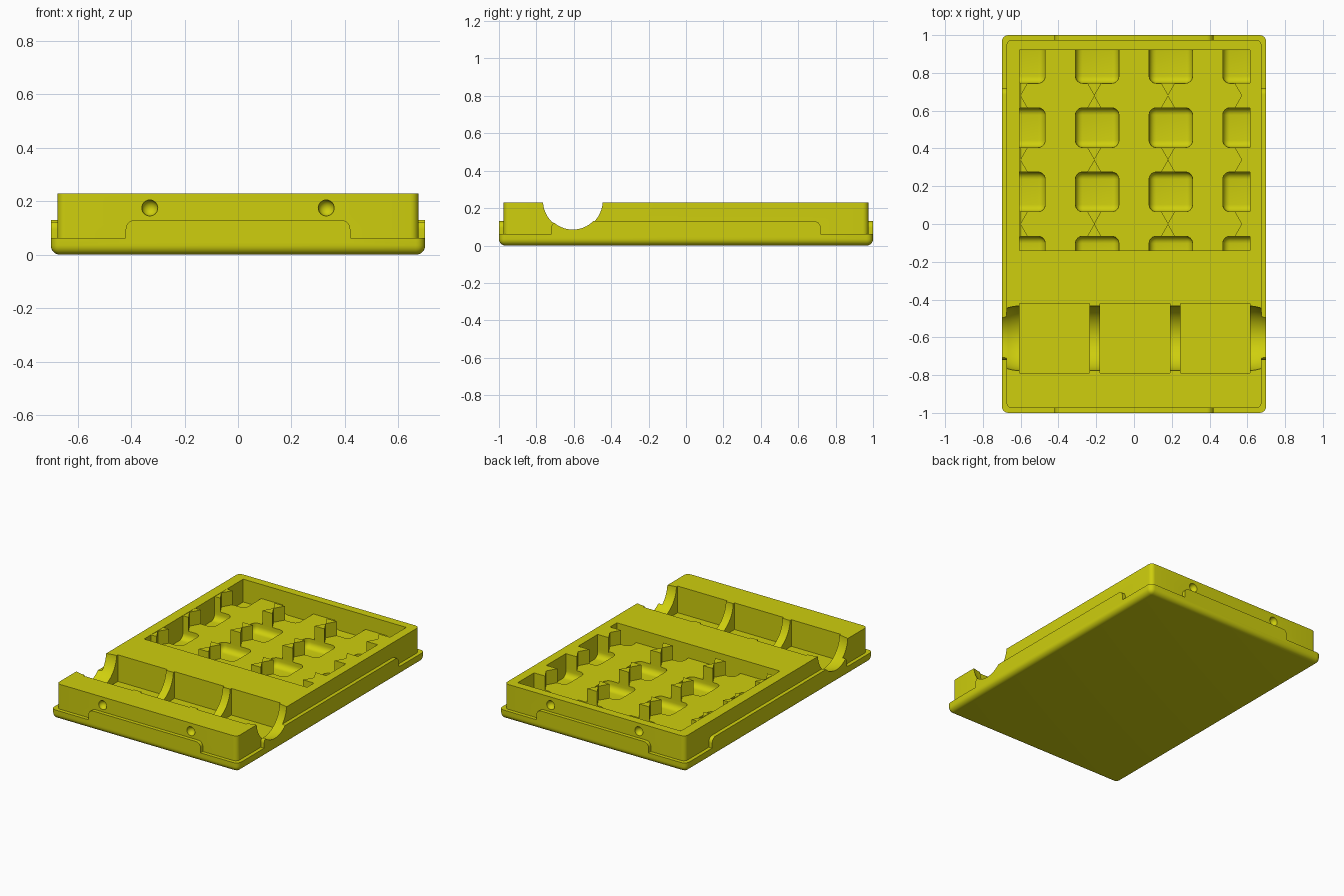
import bpy, bmesh, math
from mathutils import Matrix, Vector

old = bpy.data.objects.get("Cube")
if old:
    bpy.data.objects.remove(old, do_unlink=True)

yellow = bpy.data.materials.new("mustard yellow")
yellow.use_nodes = True
yellow.diffuse_color = (0.62, 0.62, 0.004, 1)
yellow.node_tree.nodes["Principled BSDF"].inputs["Base Color"].default_value = (0.62, 0.62, 0.004, 1)


def make(name, bm):
    """Turn a bmesh into a coloured object."""
    bmesh.ops.recalc_face_normals(bm, faces=bm.faces)
    mesh = bpy.data.meshes.new(name)
    bm.to_mesh(mesh)
    bm.free()
    mesh.materials.append(yellow)
    obj = bpy.data.objects.new(name, mesh)
    bpy.context.collection.objects.link(obj)
    return obj


def add_box(bm, lo, hi, radius=0.0, rounded=lambda d, mid: False):
    """Add a box; edges chosen by direction and middle are rounded."""
    lo, hi = Vector(lo), Vector(hi)
    part = bmesh.new()
    size = hi - lo
    bmesh.ops.create_cube(part, size=1, matrix=Matrix.Translation((lo + hi) / 2) @ Matrix.Diagonal((*size, 1)))
    edges = []
    for e in part.edges:
        a, b = e.verts[0].co, e.verts[1].co
        if rounded((b - a).normalized(), (a + b) / 2):
            edges.append(e)
    if edges:
        bmesh.ops.bevel(part, geom=edges, offset=radius, segments=6, profile=0.5, affect='EDGES')
    temp = bpy.data.meshes.new("temp")
    part.to_mesh(temp)
    part.free()
    bm.from_mesh(temp)
    bpy.data.meshes.remove(temp)


def box(name, lo, hi, radius=0.0, rounded=lambda d, mid: False):
    bm = bmesh.new()
    add_box(bm, lo, hi, radius, rounded)
    return make(name, bm)


def combine(target, other, operation):
    """Apply a boolean and discard the second object."""
    mod = target.modifiers.new("bool", 'BOOLEAN')
    mod.operation, mod.solver, mod.object = operation, 'EXACT', other
    bpy.context.view_layer.update()
    graph = bpy.context.evaluated_depsgraph_get()
    mesh = bpy.data.meshes.new_from_object(target.evaluated_get(graph))
    target.modifiers.clear()
    target.data = mesh
    bpy.data.objects.remove(other, do_unlink=True)


def upright(d, mid):
    return abs(d.z) > 0.9


# Rounded base plate and the raised block on it
TOP = 0.23
tray = box("tray", (-0.7, -1, 0), (0.7, 1, 0.062), 0.035,
           lambda d, mid: upright(d, mid) or mid.z < 0.01)
block = box("block", (-0.675, -0.975, 0.04), (0.675, 0.975, TOP), 0.03, upright)
combine(tray, block, 'UNION')

# Raised lips with rounded upper corners, two sides and both ends
lip_x = box("side_lips", (-0.7, -0.72, 0.045), (0.7, 0.72, 0.13), 0.035,
            lambda d, mid: abs(d.x) > 0.9 and mid.z > 0.1)
combine(tray, lip_x, 'UNION')
lip_y = box("end_lips", (-0.42, -1, 0.045), (0.42, 1, 0.13), 0.035,
            lambda d, mid: abs(d.y) > 0.9 and mid.z > 0.1)
combine(tray, lip_y, 'UNION')

# Cross groove, slightly narrower towards its open ends
bm = bmesh.new()
profile = [(0, 0.172), (0.61, 0.172), (0.64, 0.169), (0.665, 0.163), (0.69, 0.155), (0.75, 0.154)]
stations = [(-x, r) for x, r in reversed(profile[1:])] + profile[1:]
rings = []
for x, r in stations:
    angles = [2 * math.pi * i / 64 for i in range(64)]
    rings.append([bm.verts.new((x, -0.605 + r * math.cos(a), 0.24 + r * math.sin(a))) for a in angles])
for a, b in zip(rings, rings[1:]):
    for i in range(64):
        j = (i + 1) % 64
        bm.faces.new((a[i], a[j], b[j], b[i]))
bm.faces.new(rings[0])
bm.faces.new(rings[-1])
combine(tray, make("groove", bm), 'DIFFERENCE')

# Three square compartments along the groove
bm = bmesh.new()
for x in (-0.605, -0.18, 0.245):
    add_box(bm, (x, -0.79, 0.05), (x + 0.37, -0.42, 0.4))
combine(tray, make("compartments", bm), 'DIFFERENCE')

# Large shallow pocket
WEST, EAST, SOUTH, NORTH, FLOOR = -0.605, 0.615, -0.14, 0.92, 0.135
combine(tray, box("pocket", (WEST, SOUTH, FLOOR), (EAST, NORTH, 0.4)), 'DIFFERENCE')

# Rounded wells in the pocket floor, trimmed at the pocket walls
bm = bmesh.new()
for i in range(4):
    for j in range(4):
        x, y = -0.585 + 0.39 * i, -0.17 + 0.34 * j
        add_box(bm, (x - 0.115, y - 0.105, 0.075), (x + 0.115, y + 0.105, 0.3), 0.038,
                lambda d, mid: upright(d, mid) or mid.z < 0.1)
wells = make("wells", bm)
combine(wells, box("well_limit", (WEST, SOUTH, 0), (EAST, NORTH, 0.4)), 'INTERSECT')
combine(tray, wells, 'DIFFERENCE')

# Round dimples on both ends
bm = bmesh.new()
for x in (-0.33, 0.33):
    for y in (-0.975, 0.975):
        bmesh.ops.create_uvsphere(bm, u_segments=24, v_segments=12, radius=0.03,
                                  matrix=Matrix.Translation((x, y, 0.175)))
combine(tray, make("dimples", bm), 'DIFFERENCE')

# Paired wedge posts left between the six-sided seats, level with the rim
bm = bmesh.new()
for i in range(4):
    x = -0.6 + 0.39 * i
    for y in (0, 0.34, 0.68):
        for s in (-1, 1):
            end = y + s * 0.066
            left, right = max(x - 0.038, WEST), x + 0.038
            outline = [(x, y), (left, end), (right, end)]
            if i == 3:
                outline = [(x, y), (x - 0.038, end), (EAST, end), (EAST, y)]
            low = [bm.verts.new((px, py, FLOOR - 0.005)) for px, py in outline]
            high = [bm.verts.new((px, py, TOP)) for px, py in outline]
            bm.faces.new(low)
            bm.faces.new(high)
            n = len(outline)
            for k in range(n):
                m = (k + 1) % n
                bm.faces.new((low[k], low[m], high[m], high[k]))
make("posts", bm)

# Smooth the rounded surfaces and keep hard edges crisp
bpy.ops.object.select_all(action='DESELECT')
tray.select_set(True)
bpy.context.view_layer.objects.active = tray
bpy.ops.object.shade_smooth_by_angle(angle=math.radians(30))
